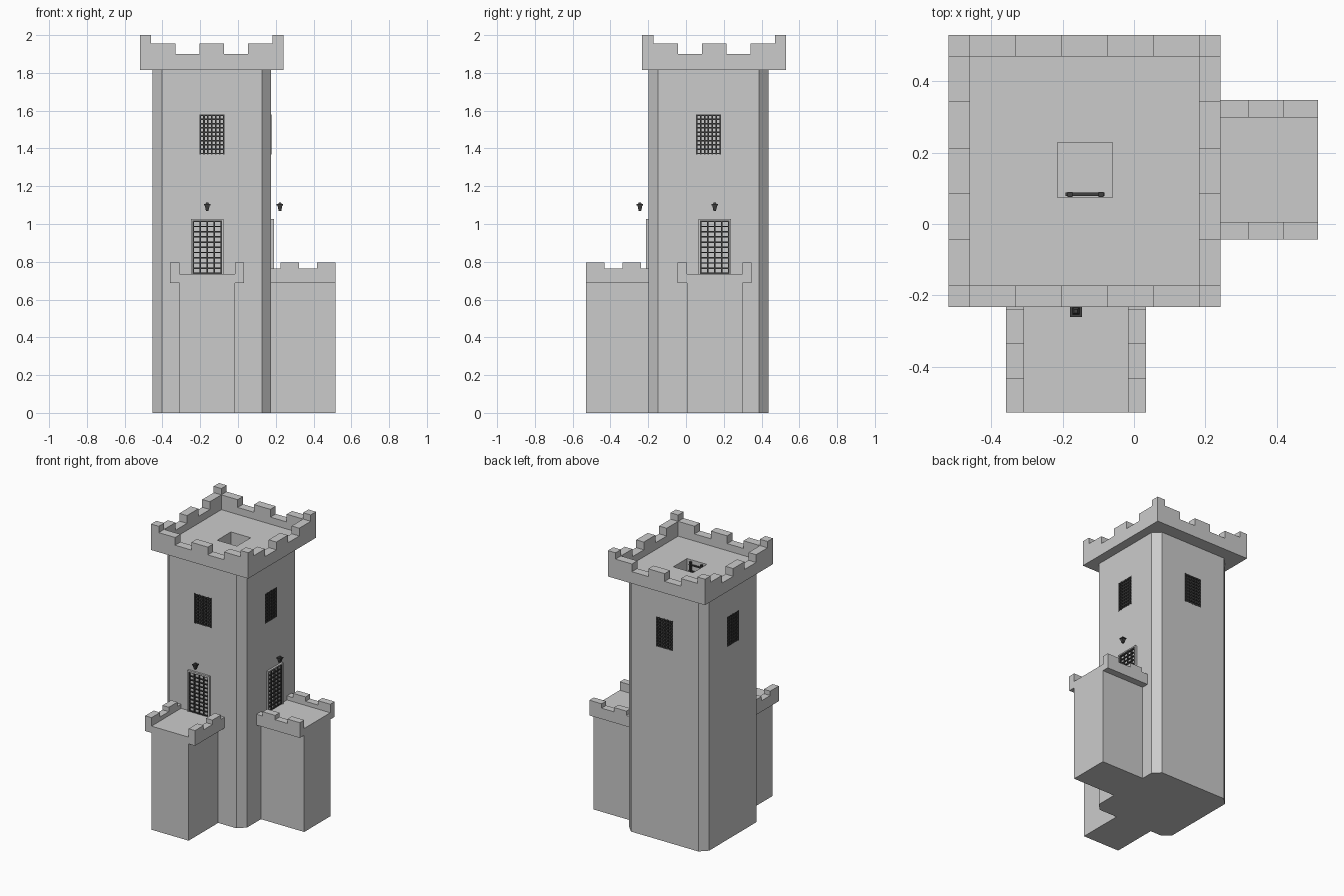
import bpy, bmesh, math
from mathutils import Vector

if "Cube" in bpy.data.objects:
    bpy.data.objects.remove(bpy.data.objects["Cube"])


def material(name, col):
    m = bpy.data.materials.new(name)
    m.diffuse_color = (*col, 1)
    m.use_nodes = True
    m.node_tree.nodes["Principled BSDF"].inputs["Base Color"].default_value = m.diffuse_color
    return m


stone = material("grey stone", (0.6, 0.6, 0.6))
iron = material("dark iron", (0.05, 0.05, 0.05))

# Tower footprint
X0, X1, Y0, Y1 = -0.452, 0.176, -0.198, 0.436
CX, CY = (X0 + X1) / 2, (Y0 + Y1) / 2


def finish(bm, name, mat=stone):
    bmesh.ops.recalc_face_normals(bm, faces=bm.faces[:])
    me = bpy.data.meshes.new(name)
    bm.to_mesh(me)
    bm.free()
    me.materials.append(mat)
    ob = bpy.data.objects.new(name, me)
    bpy.context.collection.objects.link(ob)
    return ob


def prism(bm, pts, to3d, d0, d1):
    """Extrude a 2D outline between depths d0 and d1, placed by to3d(u, v, d)."""
    a = [bm.verts.new(to3d(u, v, d0)) for u, v in pts]
    b = [bm.verts.new(to3d(u, v, d1)) for u, v in pts]
    n = len(pts)
    bm.faces.new(a)
    bm.faces.new(b[::-1])
    for i in range(n):
        bm.faces.new((a[i], a[(i + 1) % n], b[(i + 1) % n], b[i]))


def rect(u0, u1, v0, v1):
    return [(u0, v0), (u1, v0), (u1, v1), (u0, v1)]


def flat(u, v, d):
    return Vector((u, v, d))


# Wall frames: u along the wall, v up, d outwards
WALLS = {
    "front": (lambda u, v, d: Vector((u, Y0 - d, v)), CX),
    "back": (lambda u, v, d: Vector((u, Y1 + d, v)), CX),
    "right": (lambda u, v, d: Vector((X1 + d, u, v)), CY),
    "left": (lambda u, v, d: Vector((X0 - d, u, v)), CY),
}


def cut(target, cutter):
    m = target.modifiers.new("cut", 'BOOLEAN')
    m.object = cutter
    m.operation = 'DIFFERENCE'
    m.solver = 'EXACT'
    bpy.context.view_layer.objects.active = target
    bpy.ops.object.modifier_apply(modifier=m.name)
    bpy.data.objects.remove(cutter)


def grid(bm, f, u0, u1, v0, v1, cols, rows, w, d0, d1):
    """Lattice of bars, edges included."""
    for i in range(cols + 1):
        u = u0 + w / 2 + (u1 - u0 - w) * i / cols
        prism(bm, rect(u - w / 2, u + w / 2, v0, v1), f, d0, d1)
    for j in range(rows + 1):
        v = v0 + w / 2 + (v1 - v0 - w) * j / rows
        prism(bm, rect(u0, u1, v - w / 2, v + w / 2), f, d0 + 0.001, d1 - 0.001)


# Main tower with chamfered corners
c = 0.05
bm = bmesh.new()
prism(bm, [(X0 + c, Y0), (X1 - c, Y0), (X1, Y0 + c), (X1, Y1 - c),
           (X1 - c, Y1), (X0 + c, Y1), (X0, Y1 - c), (X0, Y0 + c)], flat, 0, 1.816)
tower = finish(bm, "tower_body")

# Hatch shaft and window recesses
HX0, HX1, HY0, HY1 = -0.215, -0.06, 0.074, 0.228
bm = bmesh.new()
prism(bm, rect(HX0, HX1, HY0, HY1), flat, 1.3, 1.9)
cut(tower, finish(bm, "hatch_cutter"))
for side, (f, mid) in WALLS.items():
    bm = bmesh.new()
    prism(bm, rect(mid - 0.066, mid + 0.066, 1.37, 1.58), f, -0.03, 0.03)
    cut(tower, finish(bm, "window_cutter"))
    bm = bmesh.new()
    grid(bm, f, mid - 0.067, mid + 0.067, 1.369, 1.581, 6, 9, 0.008, -0.012, 0.001)
    finish(bm, side + "_window_bars", iron)

# Roof slab with hatch opening
A0, A1, B0, B1, T = -0.52, 0.242, -0.232, 0.53, 0.06
bm = bmesh.new()
prism(bm, rect(A0, A1, B0, B1), flat, 1.816, 1.85)
slab = finish(bm, "roof_slab")
bm = bmesh.new()
prism(bm, rect(HX0, HX1, HY0, HY1), flat, 1.7, 1.95)
cut(slab, finish(bm, "hatch_cutter"))

# Crenellated parapet: four stepped sides and taller corner posts
bm = bmesh.new()
heights = (1.955, 1.90, 1.955, 1.90, 1.955)


def steps(s, e):
    pts = [(e, 1.85), (s, 1.85)]
    for i, h in enumerate(heights):
        pts += [(s + (e - s) * i / 5, h), (s + (e - s) * (i + 1) / 5, h)]
    return pts


for d in (B0, B1 - T):
    prism(bm, steps(A0 + T, A1 - T), lambda u, v, k: Vector((u, k, v)), d, d + T)
for d in (A0, A1 - T):
    prism(bm, steps(B0 + T, B1 - T), lambda u, v, k: Vector((k, u, v)), d, d + T)
for x in (A0, A1 - T):
    for y in (B0, B1 - T):
        prism(bm, rect(x, x + T, y, y + T), flat, 1.85, 2.0)
finish(bm, "roof_parapet")

# Ladder inside the hatch
bm = bmesh.new()
for x in (-0.187, -0.1):
    prism(bm, rect(x, x + 0.014, 0.076, 0.09), flat, 1.3, 1.84)
for i in range(12):
    z = 1.33 + i * 0.044
    prism(bm, rect(-0.192, -0.082, 0.078, 0.088), flat, z, z + 0.008)
finish(bm, "hatch_ladder", iron)

# Two side turrets, each with deck, parapets, gate and lantern
for side, mid, reach in (("front", -0.163, 0.331), ("right", 0.152, 0.34)):
    f = WALLS[side][0]
    bm = bmesh.new()
    prism(bm, rect(mid - 0.146, mid + 0.146, 0, 0.687), f, -0.02, reach)
    finish(bm, side + "_turret_body")
    bm = bmesh.new()
    prism(bm, rect(mid - 0.146, mid + 0.146, 0.687, 0.735), f, -0.01, reach)
    finish(bm, side + "_turret_deck")

    # stepped parapet profile running outwards from the wall
    m = 0.097
    prof = [(-0.01, 0.687), (reach, 0.687), (reach, 0.795), (reach - m, 0.795),
            (reach - m, 0.764), (reach - 2 * m, 0.764), (reach - 2 * m, 0.795),
            (reach - 3 * m, 0.795), (reach - 3 * m, 0.764), (-0.01, 0.764)]
    bm = bmesh.new()
    for u0, u1 in ((mid - 0.196, mid - 0.146), (mid + 0.146, mid + 0.196)):
        prism(bm, prof, lambda a, b, k: f(k, b, a), u0, u1)
    finish(bm, side + "_turret_parapet")

    # gate: stone frame with iron lattice
    bm = bmesh.new()
    l, r = mid - 0.086, mid + 0.086
    for q in (rect(l, l + 0.009, 0.735, 1.027), rect(r - 0.009, r, 0.735, 1.027),
              rect(l + 0.009, r - 0.009, 1.018, 1.027)):
        prism(bm, q, f, -0.01, 0.014)
    finish(bm, side + "_gate_frame")
    bm = bmesh.new()
    grid(bm, f, l + 0.009, r - 0.009, 0.735, 1.018, 4, 10, 0.007, -0.005, 0.009)
    finish(bm, side + "_gate_bars", iron)

    # lantern: flared cup, wide lid, small finial
    bm = bmesh.new()
    p = f(mid, 0, 0.046)
    for z0, z1, r0, r1 in ((1.07, 1.099, 0.007, 0.013), (1.099, 1.105, 0.017, 0.017),
                           (1.105, 1.115, 0.01, 0.005)):
        lo, hi = [[bm.verts.new((p.x + sx * q, p.y + sy * q, z))
                   for sx, sy in ((-1, -1), (1, -1), (1, 1), (-1, 1))]
                  for z, q in ((z0, r0), (z1, r1))]
        bm.faces.new(lo[::-1])
        bm.faces.new(hi)
        for i in range(4):
            k = (i + 1) % 4
            bm.faces.new((lo[i], lo[k], hi[k], hi[i]))
    finish(bm, side + "_lantern", iron)
